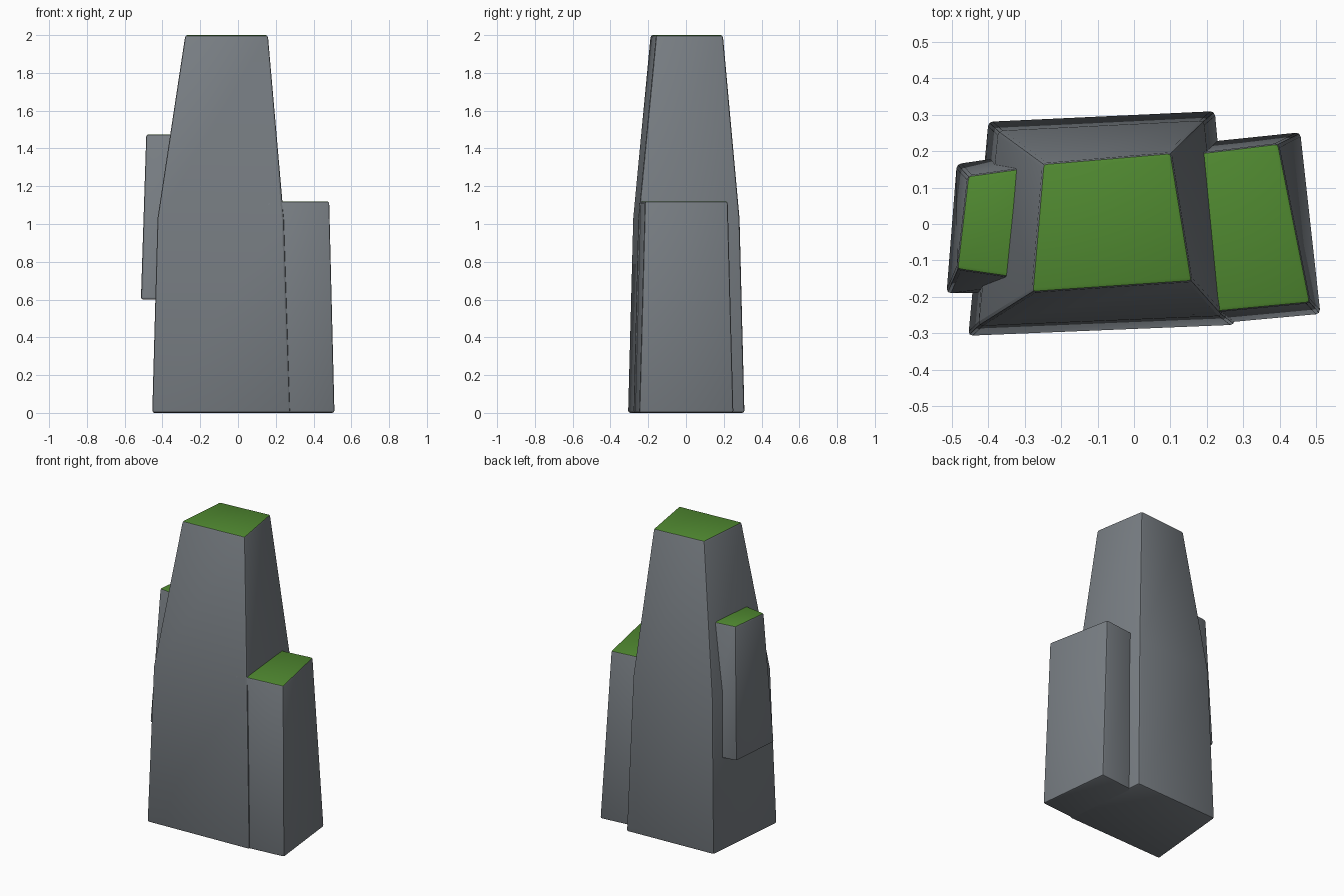
import bpy
import bmesh

cube = bpy.data.objects.get("Cube")
if cube:
    bpy.data.objects.remove(cube, do_unlink=True)


def make_material(name, color):
    mat = bpy.data.materials.new(name)
    mat.use_nodes = True
    mat.diffuse_color = color
    mat.node_tree.nodes["Principled BSDF"].inputs["Base Color"].default_value = color
    return mat


stone = make_material("stone_grey", (0.19, 0.21, 0.23, 1))
grass = make_material("grass_green", (0.08, 0.25, 0.03, 1))


def rock(name, rings, rim=0.012):
    """Loft four-cornered rings (z, corners) into a closed, softly bevelled rock."""
    bm = bmesh.new()
    loops = [[bm.verts.new((x, y, z)) for x, y in pts] for z, pts in rings]
    for low, high in zip(loops, loops[1:]):
        for i in range(4):
            j = (i + 1) % 4
            bm.faces.new((low[i], low[j], high[j], high[i]))
    bm.faces.new(loops[0][::-1])
    bm.faces.new(loops[-1])
    bm.normal_update()
    # Round only the hard edges
    hard = [e for e in bm.edges if e.calc_face_angle() > 0.6]
    bmesh.ops.bevel(bm, geom=hard, offset=rim, segments=2, profile=0.5, affect='EDGES')
    bm.normal_update()
    # Grass covers everything that faces up
    for f in bm.faces:
        f.material_index = int(f.normal.z > 0.6)
    mesh = bpy.data.meshes.new(name)
    bm.to_mesh(mesh)
    bm.free()
    mesh.materials.append(stone)
    mesh.materials.append(grass)
    obj = bpy.data.objects.new(name, mesh)
    bpy.context.collection.objects.link(obj)
    bpy.context.view_layer.objects.active = obj
    obj.select_set(True)
    bpy.ops.object.shade_smooth_by_angle(angle=0.4)
    obj.select_set(False)
    return obj


# Tall central pillar, tapering more above its waist
rock("main_pillar", [
    (0, [(-.455, -.307), (.277, -.277), (.222, .31), (-.4, .281)]),
    (1.03, [(-.427, -.28), (.244, -.252), (.192, .284), (-.373, .256)]),
    (2, [(-.28, -.188), (.16, -.158), (.102, .196), (-.25, .166)]),
])

# Lower block on the left
rock("left_block", [
    (0, [(.12, -.283), (.512, -.247), (.457, .252), (.1, .215)]),
    (1.12, [(.15, -.249), (.485, -.217), (.397, .222), (.1, .186)]),
])

# Raised block hanging on the right side
rock("right_block", [
    (.6, [(-.515, -.191), (-.25, -.19), (-.25, .2), (-.487, .165)]),
    (1.475, [(-.487, -.125), (-.25, -.16), (-.25, .162), (-.457, .133)]),
])
